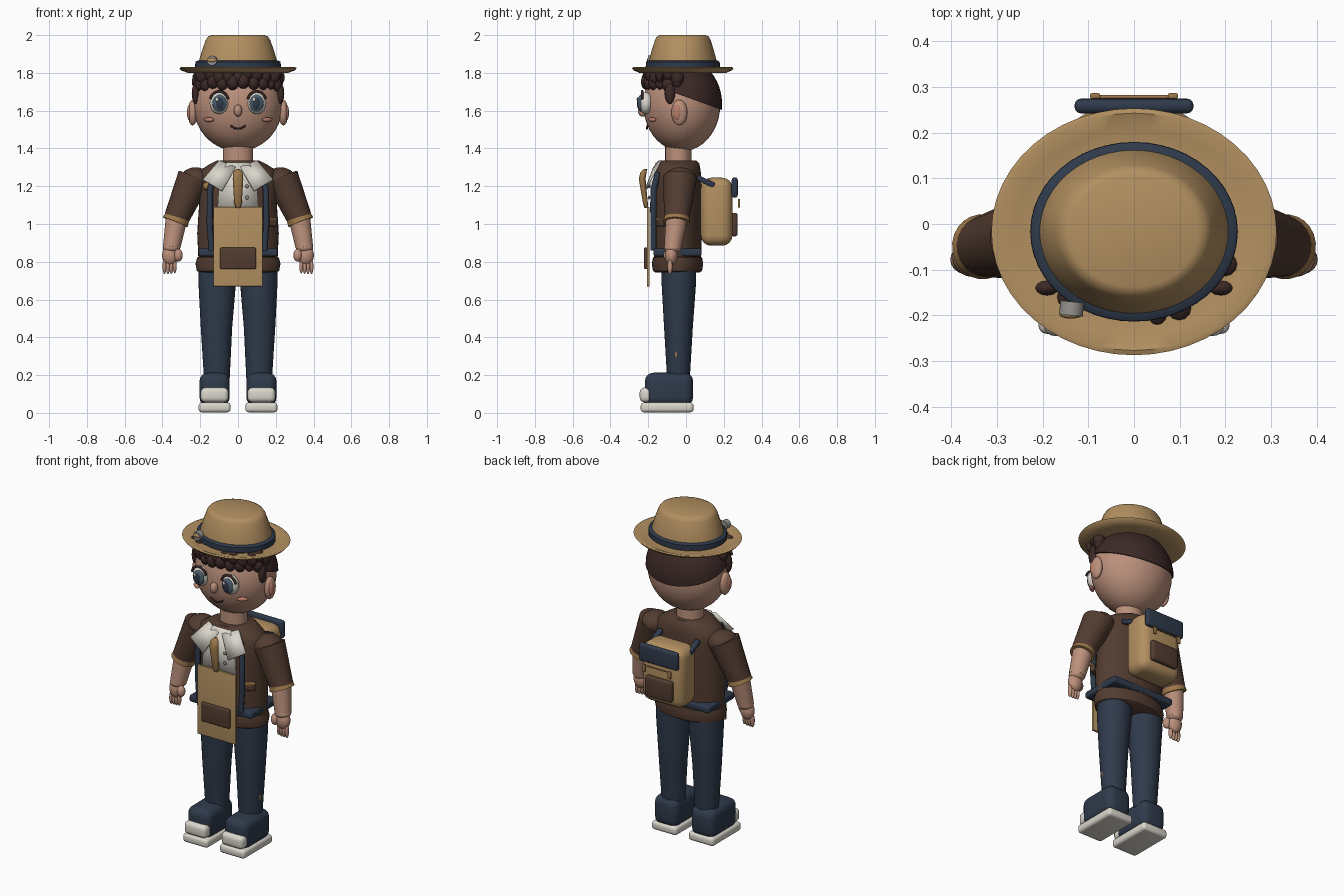
import bpy, bmesh, math, random
from mathutils import Vector

random.seed(4)
if "Cube" in bpy.data.objects:
    bpy.data.objects.remove(bpy.data.objects["Cube"])


def material(name, *rgb):
    m = bpy.data.materials.new(name)
    m.use_nodes = True
    col = (*rgb, 1)
    m.diffuse_color = col
    m.node_tree.nodes["Principled BSDF"].inputs["Base Color"].default_value = col
    return m


TAN = material("tan", 0.45, 0.28, 0.12)
GOLD = material("dark tan", 0.34, 0.19, 0.07)
BROWN = material("jacket brown", 0.085, 0.045, 0.03)
NAVY = material("navy", 0.028, 0.042, 0.07)
SKIN = material("skin", 0.5, 0.28, 0.2)
BLUSH = material("blush", 0.5, 0.21, 0.15)
WHITE = material("off white", 0.7, 0.67, 0.6)
HAIR = material("dark hair", 0.045, 0.022, 0.02)
SLATE = material("slate", 0.07, 0.11, 0.15)
GREY = material("metal grey", 0.3, 0.29, 0.27)


def finish(ob, name, mat, angle=40):
    ob.name = name
    ob.data.materials.append(mat)
    bpy.ops.object.select_all(action="DESELECT")
    ob.select_set(True)
    bpy.context.view_layer.objects.active = ob
    if ob.type == "MESH":
        bpy.ops.object.shade_smooth_by_angle(angle=math.radians(angle))
    return ob


def from_bmesh(bm, name, mat, angle=40):
    bmesh.ops.recalc_face_normals(bm, faces=bm.faces[:])
    me = bpy.data.meshes.new(name)
    bm.to_mesh(me)
    bm.free()
    ob = bpy.data.objects.new(name, me)
    bpy.context.collection.objects.link(ob)
    return finish(ob, name, mat, angle)


def ball(name, mat, loc, rad, seg=20, rot=(0, 0, 0)):
    bpy.ops.mesh.primitive_uv_sphere_add(segments=seg, ring_count=seg // 2 + 2, location=loc, rotation=rot)
    ob = bpy.context.object
    ob.scale = rad
    return finish(ob, name, mat, 60)


def box(name, mat, loc, size, bevel=0.0, rot=(0, 0, 0)):
    bm = bmesh.new()
    bmesh.ops.create_cube(bm, size=1)
    bmesh.ops.scale(bm, vec=size, verts=bm.verts)
    if bevel:
        bmesh.ops.bevel(bm, geom=bm.edges[:], offset=bevel, segments=4, profile=0.5, affect="EDGES")
    ob = from_bmesh(bm, name, mat)
    ob.location, ob.rotation_euler = loc, rot
    return ob


def loft(name, mat, rings, seg=32, angle=40):
    """Stack of ellipses, each given as (centre, x radius, y radius)."""
    bm = bmesh.new()
    loops = []
    for c, rx, ry in rings:
        loops.append([bm.verts.new((c[0] + rx * math.cos(a), c[1] + ry * math.sin(a), c[2]))
                      for a in (2 * math.pi * i / seg for i in range(seg))])
    for a, b in zip(loops, loops[1:]):
        for i in range(seg):
            j = (i + 1) % seg
            bm.faces.new((a[i], a[j], b[j], b[i]))
    bm.faces.new(loops[0])
    bm.faces.new(loops[-1])
    return from_bmesh(bm, name, mat, angle)


def limb(name, mat, a, b, r1, r2, seg=24):
    a, b = Vector(a), Vector(b)
    d = b - a
    bpy.ops.mesh.primitive_cone_add(vertices=seg, radius1=r1, radius2=r2, depth=d.length, location=(a + b) / 2)
    ob = bpy.context.object
    ob.rotation_euler = d.to_track_quat("Z", "Y").to_euler()
    return finish(ob, name, mat)


def tube(name, mat, pts, r):
    cu = bpy.data.curves.new(name, "CURVE")
    cu.dimensions, cu.bevel_depth, cu.bevel_resolution, cu.use_fill_caps = "3D", r, 2, True
    sp = cu.splines.new("POLY")
    sp.points.add(len(pts) - 1)
    for p, co in zip(sp.points, pts):
        p.co = (*co, 1)
    ob = bpy.data.objects.new(name, cu)
    bpy.context.collection.objects.link(ob)
    return finish(ob, name, mat)


def plate(name, mat, pts, thick):
    bm = bmesh.new()
    bm.faces.new([bm.verts.new(p) for p in pts])
    ob = from_bmesh(bm, name, mat)
    mod = ob.modifiers.new("thickness", "SOLIDIFY")
    mod.thickness, mod.offset = thick, 0
    return ob


# Hat
HY, SQ = -0.017, 0.865


def hat_ring(r, z):
    return ((0, HY, z), r, r * SQ)


loft("hat_brim", TAN, [hat_ring(*p) for p in
     ((0.2, 1.8), (0.265, 1.8), (0.3, 1.813), (0.312, 1.826), (0.3, 1.83), (0.26, 1.818), (0.2, 1.818))], 48)
loft("hat_crown", TAN, [hat_ring(*p) for p in
     ((0.212, 1.81), (0.208, 1.86), (0.19, 1.92), (0.17, 1.975), (0.158, 1.993), (0.14, 2.0))], 48)
loft("hat_band", NAVY, [hat_ring(*p) for p in
     ((0.215, 1.822), (0.227, 1.828), (0.226, 1.858), (0.212, 1.866))], 48)
limb("hat_pin", GREY, (-0.135, -0.17, 1.865), (-0.138, -0.2, 1.865), 0.026, 0.026)
ball("hat_pin_centre", TAN, (-0.138, -0.197, 1.868), (0.026, 0.01, 0.012))

# Head and neck
ball("head", SKIN, (0, -0.022, 1.63), (0.236, 0.203, 0.245), 40)
loft("neck", SKIN, [((0, -0.04, 1.3), 0.08, 0.07), ((0, -0.04, 1.43), 0.08, 0.07)])
ball("nose", SKIN, (0, -0.23, 1.6), (0.022, 0.025, 0.032))
tube("mouth", HAIR, [(x * 0.01, -0.207 + 0.0002 * x * x, 1.504 + 0.0011 * x * x) for x in range(-4, 5)], 0.005)

# Hair cap, trimmed along a line that falls towards the back
bm = bmesh.new()
bmesh.ops.create_uvsphere(bm, u_segments=40, v_segments=24, radius=1)
bmesh.ops.scale(bm, vec=(0.246, 0.213, 0.245), verts=bm.verts)
bmesh.ops.translate(bm, vec=(0, -0.022, 1.635), verts=bm.verts)
bmesh.ops.bisect_plane(bm, geom=bm.verts[:] + bm.edges[:] + bm.faces[:], plane_co=(0, 0.187, 1.605),
                       plane_no=(0, 0.36, 1), clear_inner=True)
bmesh.ops.holes_fill(bm, edges=[e for e in bm.edges if e.is_boundary])
from_bmesh(bm, "hair_cap", HAIR)
for row, (z, count) in enumerate(((1.785, 13), (1.748, 12))):
    for i in range(count):
        a = math.radians(-82 + 164 * i / (count - 1))
        r = random.uniform(0.026, 0.036)
        ball("hair_curl", HAIR, (0.215 * math.sin(a), -0.02 - 0.185 * math.cos(a), z + random.uniform(-0.012, 0.012)),
             (r, r, r * 1.2), 12)

# Face and body parts found on both sides
for s, side in ((1, "left"), (-1, "right")):
    def P(x, y, z):
        return (s * x, y, z)

    ball(side + "_ear", SKIN, P(0.24, -0.035, 1.59), (0.026, 0.042, 0.068))
    ball(side + "_inner_ear", BLUSH, P(0.256, -0.045, 1.59), (0.014, 0.022, 0.042))
    ball(side + "_sideburn", HAIR, P(0.225, -0.085, 1.69), (0.02, 0.028, 0.055), 12)
    ball(side + "_hair_lock", HAIR, P(0.19, -0.14, 1.79), (0.035, 0.022, 0.042), 12)
    ball(side + "_eye", WHITE, P(0.1, -0.212, 1.64), (0.05, 0.038, 0.058))
    ball(side + "_iris", SLATE, P(0.098, -0.238, 1.64), (0.037, 0.018, 0.045))
    ball(side + "_pupil", NAVY, P(0.097, -0.248, 1.64), (0.022, 0.012, 0.032))
    ball(side + "_eye_glint", WHITE, (s * 0.098 - 0.014, -0.257, 1.66), (0.009, 0.004, 0.011), 10)
    tube(side + "_lashes", HAIR, [P(0.1 + 0.05 * math.cos(t), -0.232, 1.645 + 0.058 * math.sin(t))
                                  for t in (0.3 + 0.32 * k for k in range(9))], 0.007)
    ball(side + "_cheek", BLUSH, P(0.155, -0.178, 1.552), (0.032, 0.012, 0.012), 14, (0, 0, s * 0.6))

    # Arm
    limb(side + "_sleeve", BROWN, P(0.232, -0.032, 1.245), P(0.33, -0.05, 1.02), 0.09, 0.066)
    ball(side + "_shoulder", BROWN, P(0.225, -0.032, 1.235), (0.082, 0.088, 0.065))
    limb(side + "_cuff", GOLD, P(0.318, -0.048, 1.045), P(0.332, -0.05, 1.01), 0.066, 0.071)
    limb(side + "_forearm", SKIN, P(0.325, -0.05, 1.03), P(0.352, -0.07, 0.875), 0.058, 0.046)
    ball(side + "_wrist", SKIN, P(0.352, -0.07, 0.875), (0.046, 0.046, 0.03))
    ball(side + "_palm", SKIN, P(0.358, -0.078, 0.835), (0.044, 0.034, 0.055))
    ball(side + "_thumb", SKIN, P(0.316, -0.095, 0.835), (0.024, 0.024, 0.034), 14)
    for i in range(4):
        x = 0.335 + 0.018 * i
        ball(side + "_finger", SKIN, P(x, -0.085, 0.775 + 0.004 * (i == 0)), (0.011, 0.014, 0.04), 10)

    # Leg and shoe
    loft(side + "_leg", NAVY, [(P(0.112, -0.04, 0.18), 0.068, 0.06), (P(0.114, -0.04, 0.45), 0.083, 0.076),
                               (P(0.11, -0.038, 0.7), 0.1, 0.092), (P(0.108, -0.038, 0.8), 0.098, 0.092)])
    ball(side + "_leg_mark", GOLD, P(0.183, -0.052, 0.31), (0.006, 0.007, 0.026), 10)
    box(side + "_shoe", NAVY, P(0.124, -0.09, 0.125), (0.16, 0.255, 0.175), 0.045)
    box(side + "_sole", WHITE, P(0.124, -0.1, 0.029), (0.17, 0.28, 0.052), 0.018)
    box(side + "_toe_cap", WHITE, P(0.124, -0.21, 0.095), (0.148, 0.07, 0.078), 0.025)

    # Collar flap, shirt front and straps
    plate(side + "_collar", WHITE, [P(0.185, -0.19, 1.235), P(0.1, -0.135, 1.335), P(0.012, -0.168, 1.3),
                                    P(0.085, -0.215, 1.175)], 0.012)
    tube(side + "_front_strap", NAVY, [P(0.125, -0.15, 1.27), P(0.148, -0.172, 1.18), P(0.15, -0.172, 1.0),
                                       P(0.14, -0.172, 0.86)], 0.016)
    box(side + "_back_strap", NAVY, P(0.125, 0.105, 1.225), (0.032, 0.1, 0.028), 0.008, (-0.45, 0, 0))
    box(side + "_buckle", GOLD, P(0.085, 0.28, 1.11), (0.022, 0.012, 0.045), 0.004)

# Jacket
loft("jacket", BROWN, [((0, -0.045, z), rx, ry) for z, rx, ry in
     ((0.78, 0.208, 0.122), (0.95, 0.216, 0.13), (1.12, 0.205, 0.13), (1.24, 0.215, 0.127),
      (1.285, 0.2, 0.122), (1.32, 0.145, 0.115), (1.336, 0.11, 0.1))], 40)
loft("jacket_hem", BROWN, [((0, -0.045, z), rx, ry) for z, rx, ry in
     ((0.742, 0.2, 0.115), (0.752, 0.218, 0.13), (0.79, 0.225, 0.136), (0.822, 0.216, 0.13), (0.83, 0.2, 0.12))], 40)
box("belt", NAVY, (0, -0.045, 0.85), (0.42, 0.255, 0.042), 0.012)
plate("shirt", WHITE, [(-0.11, -0.18, 1.06), (0.11, -0.18, 1.06), (0.1, -0.178, 1.22), (0.06, -0.152, 1.325),
                       (-0.06, -0.152, 1.325), (-0.1, -0.178, 1.22)], 0.02)
for z in (1.14, 1.2):
    ball("shirt_button", GREY, (0.048, -0.195, z), (0.01, 0.006, 0.01), 10)
loft("necktie", GOLD, [((0, -0.21, 1.085), 0.012, 0.01), ((0, -0.215, 1.11), 0.02, 0.013),
                       ((0, -0.232, 1.24), 0.028, 0.018), ((0, -0.225, 1.275), 0.024, 0.016),
                       ((0, -0.215, 1.29), 0.01, 0.01)], 16, 70)
box("jacket_pocket", BROWN, (0.175, -0.135, 1.01), (0.062, 0.03, 0.045), 0.008, (0, 0, 0.5))
box("jacket_pocket_trim", GOLD, (0.177, -0.138, 1.028), (0.064, 0.03, 0.01), 0.003, (0, 0, 0.5))
ball("jacket_pin", GOLD, (-0.165, -0.14, 1.2), (0.022, 0.022, 0.022), 8)

# Hanging map case
box("map_sheet", TAN, (0, -0.2, 0.88), (0.26, 0.014, 0.42), 0.003)
box("map_pocket", BROWN, (0, -0.212, 0.818), (0.19, 0.022, 0.115), 0.008)

# Backpack
box("backpack", TAN, (0, 0.162, 1.065), (0.28, 0.168, 0.36), 0.055)
box("backpack_flap", NAVY, (0, 0.258, 1.193), (0.26, 0.032, 0.108), 0.014)
box("backpack_pocket", BROWN, (0, 0.256, 0.997), (0.18, 0.034, 0.125), 0.014)
tube("backpack_rod", GOLD, [(-0.085, 0.278, 1.125), (0.085, 0.278, 1.125)], 0.004)
